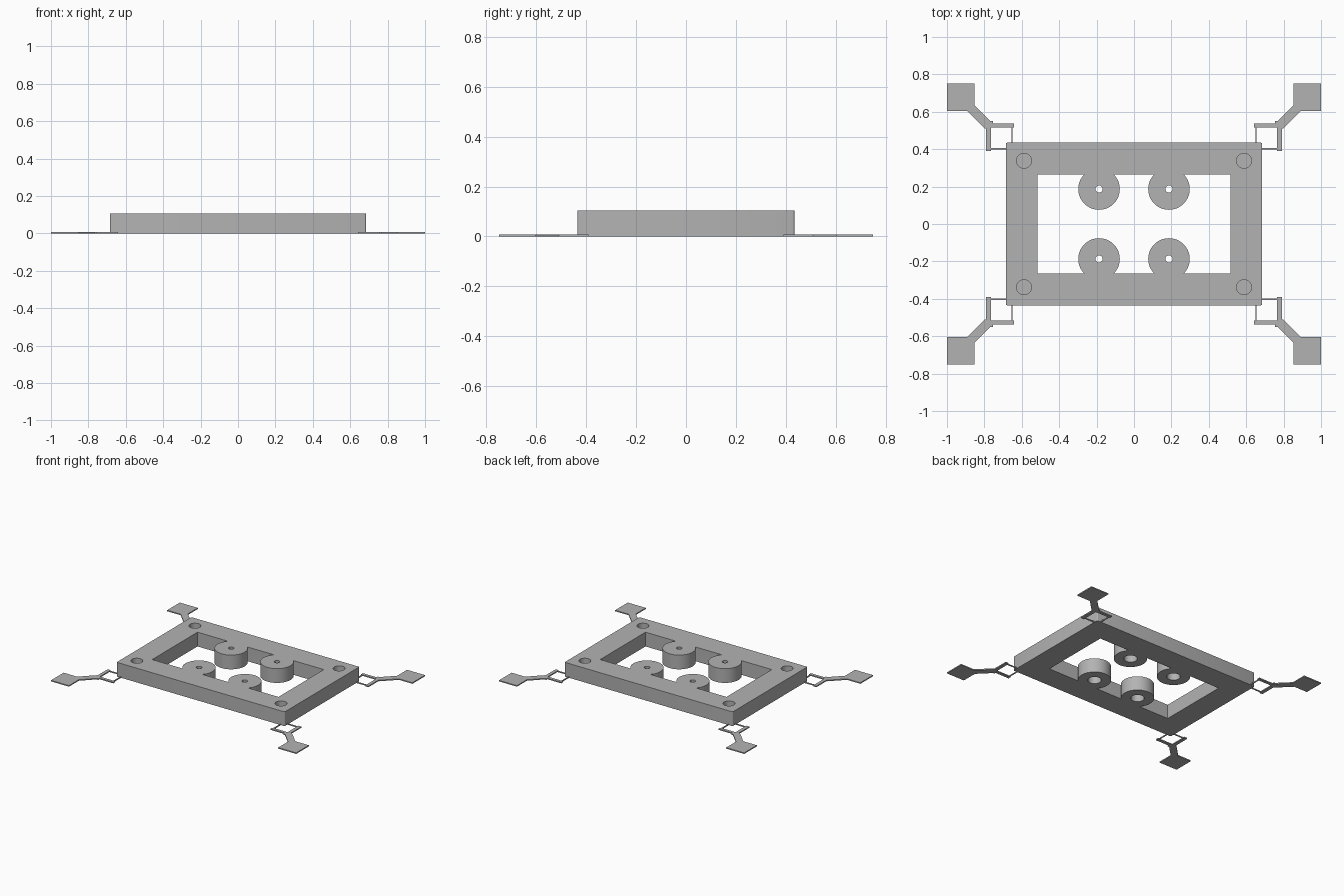
import bpy, bmesh
from mathutils import Matrix

cube = bpy.data.objects.get("Cube")
if cube:
    bpy.data.objects.remove(cube, do_unlink=True)

HEIGHT = 0.105
THIN = 0.008
CORNERS = [(sx, sy) for sx in (-1, 1) for sy in (-1, 1)]

grey = bpy.data.materials.new("plain grey")
grey.use_nodes = True
grey.diffuse_color = (0.45, 0.45, 0.45, 1)
grey.node_tree.nodes["Principled BSDF"].inputs["Base Color"].default_value = grey.diffuse_color


def finish(name, bm):
    bmesh.ops.recalc_face_normals(bm, faces=bm.faces[:])
    mesh = bpy.data.meshes.new(name)
    bm.to_mesh(mesh)
    bm.free()
    mesh.materials.append(grey)
    obj = bpy.data.objects.new(name, mesh)
    bpy.context.collection.objects.link(obj)
    return obj


def box(name, x0, x1, y0, y1, z0, z1, corner=0):
    bm = bmesh.new()
    size = Matrix.Diagonal((x1 - x0, y1 - y0, z1 - z0, 1))
    move = Matrix.Translation(((x0 + x1) / 2, (y0 + y1) / 2, (z0 + z1) / 2))
    bmesh.ops.create_cube(bm, size=1, matrix=move @ size)
    if corner:
        upright = [e for e in bm.edges if abs(e.verts[0].co.z - e.verts[1].co.z) > 0.01]
        bmesh.ops.bevel(bm, geom=upright, offset=corner, segments=3, profile=0.5, affect='EDGES')
    return finish(name, bm)


def cylinder(name, x, y, radius, z0, z1, sides=48):
    bm = bmesh.new()
    bmesh.ops.create_cone(bm, cap_ends=True, segments=sides, radius1=radius, radius2=radius,
                          depth=z1 - z0, matrix=Matrix.Translation((x, y, (z0 + z1) / 2)))
    return finish(name, bm)


def plate(name, points, z0, z1):
    bm = bmesh.new()
    face = bm.faces.new([bm.verts.new((x, y, z0)) for x, y in points])
    top = bmesh.ops.extrude_face_region(bm, geom=[face])["geom"]
    bmesh.ops.translate(bm, vec=(0, 0, z1 - z0),
                        verts=[v for v in top if isinstance(v, bmesh.types.BMVert)])
    return finish(name, bm)


def combine(target, tool, operation):
    mod = target.modifiers.new("combine", 'BOOLEAN')
    mod.operation = operation
    mod.solver = 'EXACT'
    mod.object = tool
    bpy.context.view_layer.objects.active = target
    bpy.ops.object.modifier_apply(modifier=mod.name)
    bpy.data.objects.remove(tool, do_unlink=True)


# Rectangular frame with an open middle
frame = box("frame", -0.685, 0.685, -0.435, 0.435, 0, HEIGHT, 0.008)
combine(frame, box("opening_cutter", -0.515, 0.515, -0.264, 0.264, -0.1, 0.3), 'DIFFERENCE')

# Round screw bosses joined to the long rails, then their holes
for sx, sy in CORNERS:
    x, y = sx * 0.187, sy * 0.187
    combine(frame, cylinder("boss", x, y, 0.111, 0, HEIGHT, 64), 'UNION')
    combine(frame, cylinder("screw_hole", x, y, 0.019, -0.1, 0.3, 32), 'DIFFERENCE')
    combine(frame, cylinder("counterbore", x, y, 0.045, -0.1, 0.06), 'DIFFERENCE')
    # Blind pocket in each corner
    combine(frame, cylinder("pocket", sx * 0.588, sy * 0.338, 0.04, 0.025, 0.3), 'DIFFERENCE')

frame.select_set(True)
bpy.context.view_layer.objects.active = frame
bpy.ops.object.shade_smooth_by_angle(angle=0.6)

# Thin corner arms: square pad, diagonal strip and forked end
ARM = [(1, 0.75), (0.853, 0.75), (0.853, 0.635), (0.768, 0.55), (0.755, 0.55),
       (0.755, 0.537), (0.642, 0.537), (0.642, 0.515), (0.765, 0.515), (0.765, 0.39),
       (0.79, 0.39), (0.79, 0.51), (0.797, 0.51), (0.89, 0.603), (1, 0.603)]

for sx, sy in CORNERS:
    tag = ("back" if sy > 0 else "front") + ("_left" if sx > 0 else "_right")
    plate(tag + "_arm", [(sx * x, sy * y) for x, y in ARM], 0, THIN)
    # Fine breakaway ties between the fork and the frame
    xs = sorted((sx * 0.649, sx * 0.655))
    ys = sorted((sy * 0.43, sy * 0.52))
    box(tag + "_long_side_tie", *xs, *ys, 0, THIN)
    xs = sorted((sx * 0.68, sx * 0.77))
    ys = sorted((sy * 0.399, sy * 0.405))
    box(tag + "_short_side_tie", *xs, *ys, 0, THIN)
